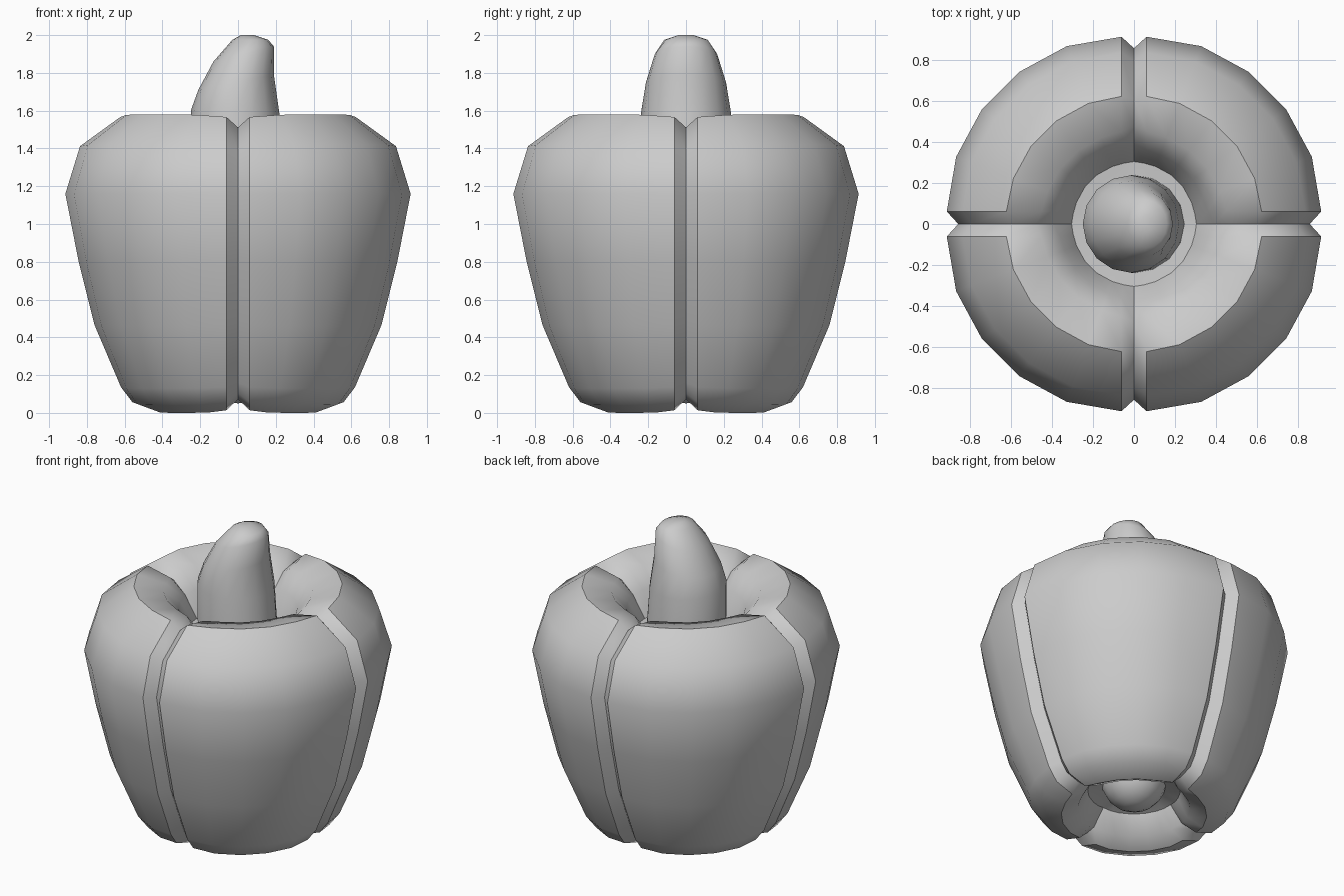
import bpy, bmesh, math
from mathutils import Vector

if "Cube" in bpy.data.objects:
    bpy.data.objects.remove(bpy.data.objects["Cube"])


def make_object(name, rings, angle):
    """Skin a list of closed vertex rings, cap both ends, shade smooth."""
    bm = bmesh.new()
    loops = [[bm.verts.new(p) for p in ring] for ring in rings]
    n = len(rings[0])
    for a, b in zip(loops, loops[1:]):
        for i in range(n):
            j = (i + 1) % n
            bm.faces.new((a[i], a[j], b[j], b[i]))
    bm.faces.new(loops[0])
    bm.faces.new(loops[-1])
    bmesh.ops.recalc_face_normals(bm, faces=bm.faces)
    mesh = bpy.data.meshes.new(name)
    bm.to_mesh(mesh)
    bm.free()
    obj = bpy.data.objects.new(name, mesh)
    bpy.context.collection.objects.link(obj)
    smooth(obj, angle)
    return obj


def smooth(obj, angle):
    bpy.ops.object.select_all(action='DESELECT')
    obj.select_set(True)
    bpy.context.view_layer.objects.active = obj
    bpy.ops.object.shade_smooth_by_angle(angle=math.radians(angle))


# Body: lobe profile (radius, height) from stem hollow, over the shoulder, to bottom hollow
profile = [(0.18, 1.27), (0.30, 1.28), (0.36, 1.43), (0.45, 1.54), (0.63, 1.58),
           (0.85, 1.42), (0.93, 1.16), (0.86, 0.80), (0.775, 0.46), (0.635, 0.13),
           (0.57, 0.045), (0.44, 0.0), (0.34, 0.05), (0.28, 0.17), (0.12, 0.22)]
# How far the groove is pushed in at each profile point
fade = [0, 0.1, 0.5, 0.8] + [1] * 8 + [0.7, 0.2, 0]

rings = []
for k, (r, z) in enumerate(profile):
    a = Vector(profile[max(k - 1, 0)])
    b = Vector(profile[min(k + 1, len(profile) - 1)])
    t = (b - a).normalized()
    normal = Vector((-t.y, t.x))          # outward from the lobe
    edge = math.degrees(math.asin(min(0.062 / r, 0.17)))
    ring = []
    for quarter in range(4):
        for ang, push in ((0, 0.072), (edge, 0.014), (20.7, 0.002), (37, 0),
                          (53, 0), (69.3, 0.002), (90 - edge, 0.014)):
            p = Vector((r, z)) - normal * push * fade[k]
            th = math.radians(ang + 90 * quarter)
            ring.append((p.x * math.cos(th), p.x * math.sin(th), p.y))
    rings.append(ring)
make_object("pepper_body", rings, 40)

# Stem: leaning, tilted rings (centre x, centre z, half width x, half width y, tilt in z)
stem = [(0.0, 1.22, 0.25, 0.24, 0.0),
        (-0.015, 1.59, 0.235, 0.238, -0.01),
        (-0.01, 1.75, 0.20, 0.212, 0.04),
        (0.03, 1.90, 0.16, 0.165, 0.04),
        (0.065, 1.975, 0.095, 0.115, 0.0),
        (0.05, 2.0, 0.035, 0.04, 0.0)]
rings = []
for cx, cz, rx, ry, tilt in stem:
    rings.append([(cx + rx * math.cos(t), ry * math.sin(t), cz + tilt * math.cos(t))
                  for t in (2 * math.pi * i / 16 for i in range(16))])
make_object("stem", rings, 60)

# Rounded nub in the bottom hollow
bpy.ops.mesh.primitive_uv_sphere_add(segments=16, ring_count=10, radius=0.2,
                                     location=(0, 0, 0.25))
nub = bpy.context.object
nub.name = "bottom_nub"
smooth(nub, 60)
